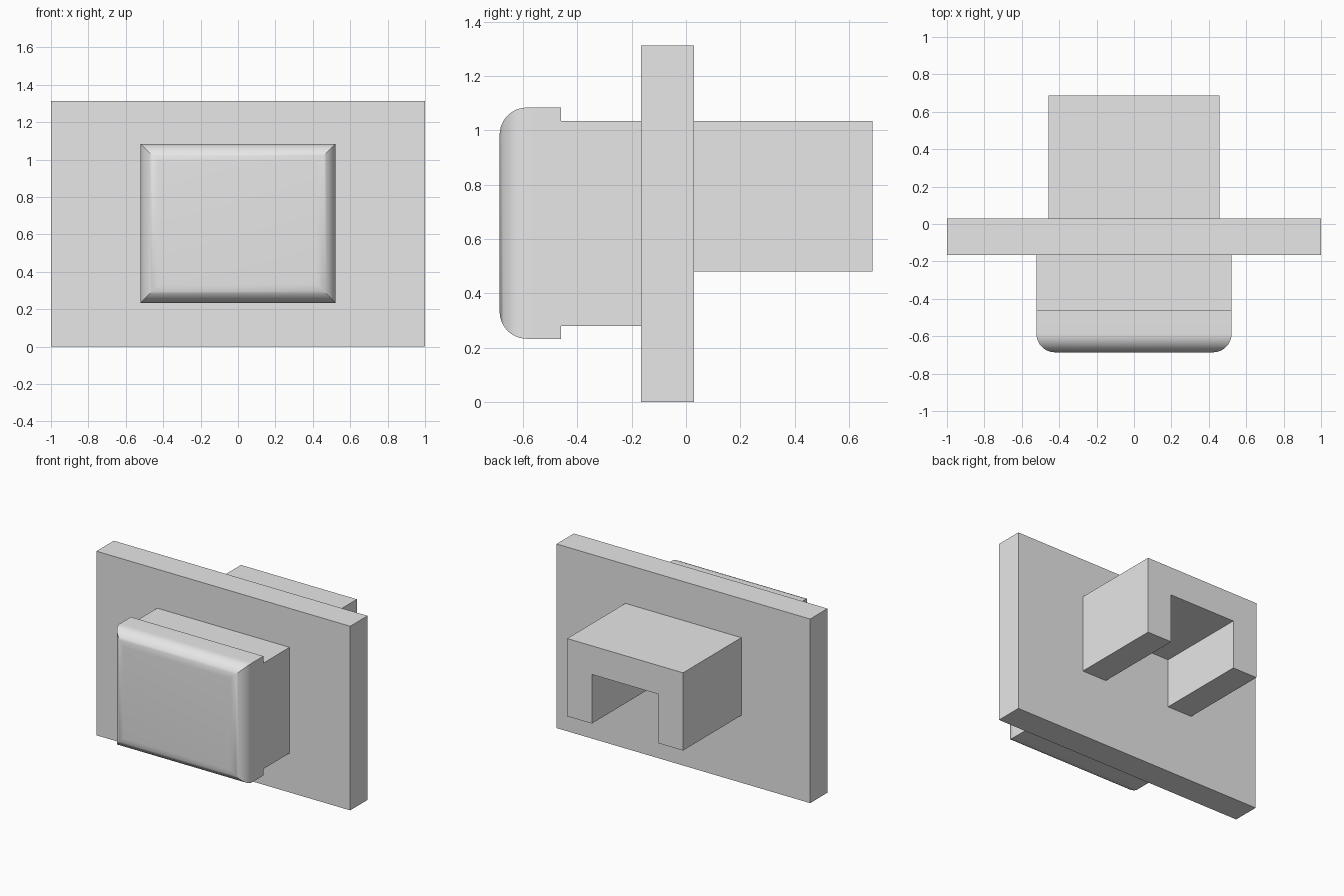
import bpy
import bmesh
import math

cube = bpy.data.objects.get("Cube")
if cube:
    bpy.data.objects.remove(cube, do_unlink=True)

GREY = (0.8, 0.8, 0.8, 1)
grey = bpy.data.materials.new("light grey")
grey.use_nodes = True
grey.diffuse_color = GREY
grey.node_tree.nodes["Principled BSDF"].inputs["Base Color"].default_value = GREY


def add_object(name, bm):
    bmesh.ops.recalc_face_normals(bm, faces=bm.faces[:])
    mesh = bpy.data.meshes.new(name)
    bm.to_mesh(mesh)
    bm.free()
    mesh.materials.append(grey)
    obj = bpy.data.objects.new(name, mesh)
    bpy.context.collection.objects.link(obj)
    return obj


def loft(name, rings):
    """Skin a list of matching closed rings of points and cap both ends."""
    bm = bmesh.new()
    loops = [[bm.verts.new(p) for p in ring] for ring in rings]
    for a, b in zip(loops, loops[1:]):
        for i in range(len(a)):
            j = (i + 1) % len(a)
            bm.faces.new((a[i], a[j], b[j], b[i]))
    bm.faces.new(loops[0])
    bm.faces.new(loops[-1])
    return add_object(name, bm)


def rectangle(half_x, z0, z1, y):
    return [(-half_x, y, z0), (half_x, y, z0), (half_x, y, z1), (-half_x, y, z1)]


def box(name, half_x, y0, y1, z0, z1):
    return loft(name, [rectangle(half_x, z0, z1, y) for y in (y0, y1)])


PLATE_FRONT, PLATE_BACK = -0.165, 0.03
CAP_BACK, CAP_FRONT = -0.46, -0.686
SHELF = 1.034

# Wide mounting plate and the neck in front of it
box("mounting_plate", 1.0, PLATE_FRONT, PLATE_BACK, 0, 1.312)
box("neck", 0.522, CAP_BACK, PLATE_FRONT, 0.28, SHELF)

# Button cap: front edges rounded, with mitred corners
RADIUS, STEPS = 0.1, 12
rings = [rectangle(0.522, 0.233, 1.084, CAP_BACK)]
for i in range(STEPS + 1):
    angle = math.pi / 2 * i / STEPS
    inset = RADIUS * (1 - math.cos(angle))
    y = CAP_FRONT + RADIUS * (1 - math.sin(angle))
    rings.append(rectangle(0.522 - inset, 0.233 + inset, 1.084 - inset, y))
cap = loft("button_cap", rings)
bpy.ops.object.select_all(action="DESELECT")
cap.select_set(True)
bpy.context.view_layer.objects.active = cap
bpy.ops.object.shade_smooth_by_angle(angle=math.radians(30))

# Rear bracket: an upside-down channel, open below and behind
half = [(0.457, SHELF), (0.457, 0.48), (0.262, 0.48), (0.262, 0.83)]
profile = half + [(-x, z) for x, z in reversed(half)]
loft("rear_bracket", [[(x, y, z) for x, z in profile] for y in (PLATE_BACK, 0.686)])
